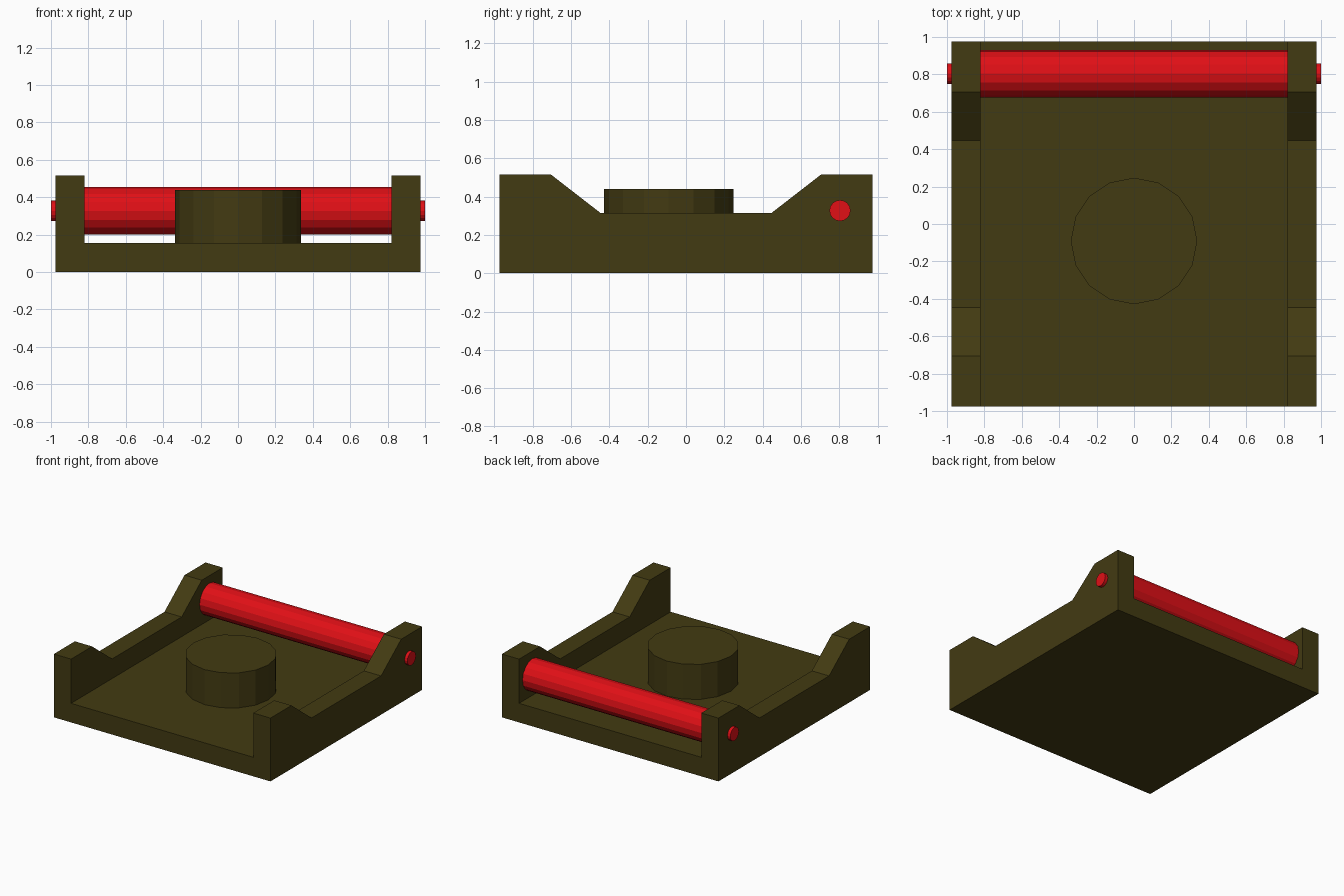
import bpy
import bmesh
from math import pi

if "Cube" in bpy.data.objects:
    bpy.data.objects.remove(bpy.data.objects["Cube"])


def material(name, color):
    mat = bpy.data.materials.new(name)
    mat.diffuse_color = (*color, 1)
    mat.use_nodes = True
    mat.node_tree.nodes["Principled BSDF"].inputs["Base Color"].default_value = mat.diffuse_color
    return mat


OLIVE = material("olive", (0.055, 0.043, 0.006))
RED = material("red", (0.75, 0.005, 0.008))


def cylinder(name, radius, length, location, rotation, mat):
    bpy.ops.mesh.primitive_cylinder_add(vertices=16, radius=radius, depth=length,
                                        location=location, rotation=rotation)
    obj = bpy.context.object
    obj.name = name
    obj.data.materials.append(mat)
    return obj


def extrude_profile(name, profile, half_width, mat):
    """Extrude a (y, z) outline along x, centred on x = 0."""
    bm = bmesh.new()
    face = bm.faces.new([bm.verts.new((-half_width, y, z)) for y, z in profile])
    ext = bmesh.ops.extrude_face_region(bm, geom=[face])
    verts = [v for v in ext["geom"] if isinstance(v, bmesh.types.BMVert)]
    bmesh.ops.translate(bm, verts=verts, vec=(2 * half_width, 0, 0))
    bmesh.ops.recalc_face_normals(bm, faces=bm.faces)
    mesh = bpy.data.meshes.new(name)
    bm.to_mesh(mesh)
    bm.free()
    mesh.materials.append(mat)
    obj = bpy.data.objects.new(name, mesh)
    bpy.context.collection.objects.link(obj)
    return obj


# Tray: side-wall outline extruded full width, then hollowed down to the floor
half = [(0.975, 0), (0.975, 0.515), (0.705, 0.515), (0.447, 0.315)]
outline = half + [(-y, z) for y, z in reversed(half)]
tray = extrude_profile("tray", outline, 0.975, OLIVE)
channel = [(-1.2, 0.155), (1.2, 0.155), (1.2, 0.8), (-1.2, 0.8)]
cutter = extrude_profile("channel_cutter", channel, 0.82, OLIVE)
cutter.hide_render = True

cut = tray.modifiers.new("channel", "BOOLEAN")
cut.operation = "DIFFERENCE"
cut.solver = "EXACT"
cut.object = cutter
bpy.context.view_layer.objects.active = tray
bpy.ops.object.modifier_apply(modifier=cut.name)
bpy.data.objects.remove(cutter)

# Round post on the tray floor
cylinder("center_post", 0.338, 0.285, (0, -0.091, 0.2975), (0, 0, 0), OLIVE)

# Roller and the axle pin through both walls
axis = (0, 0.804, 0.327)
cylinder("roller", 0.127, 1.64, axis, (0, pi / 2, 0), RED)
cylinder("axle", 0.055, 2.0, axis, (0, pi / 2, 0), RED)
